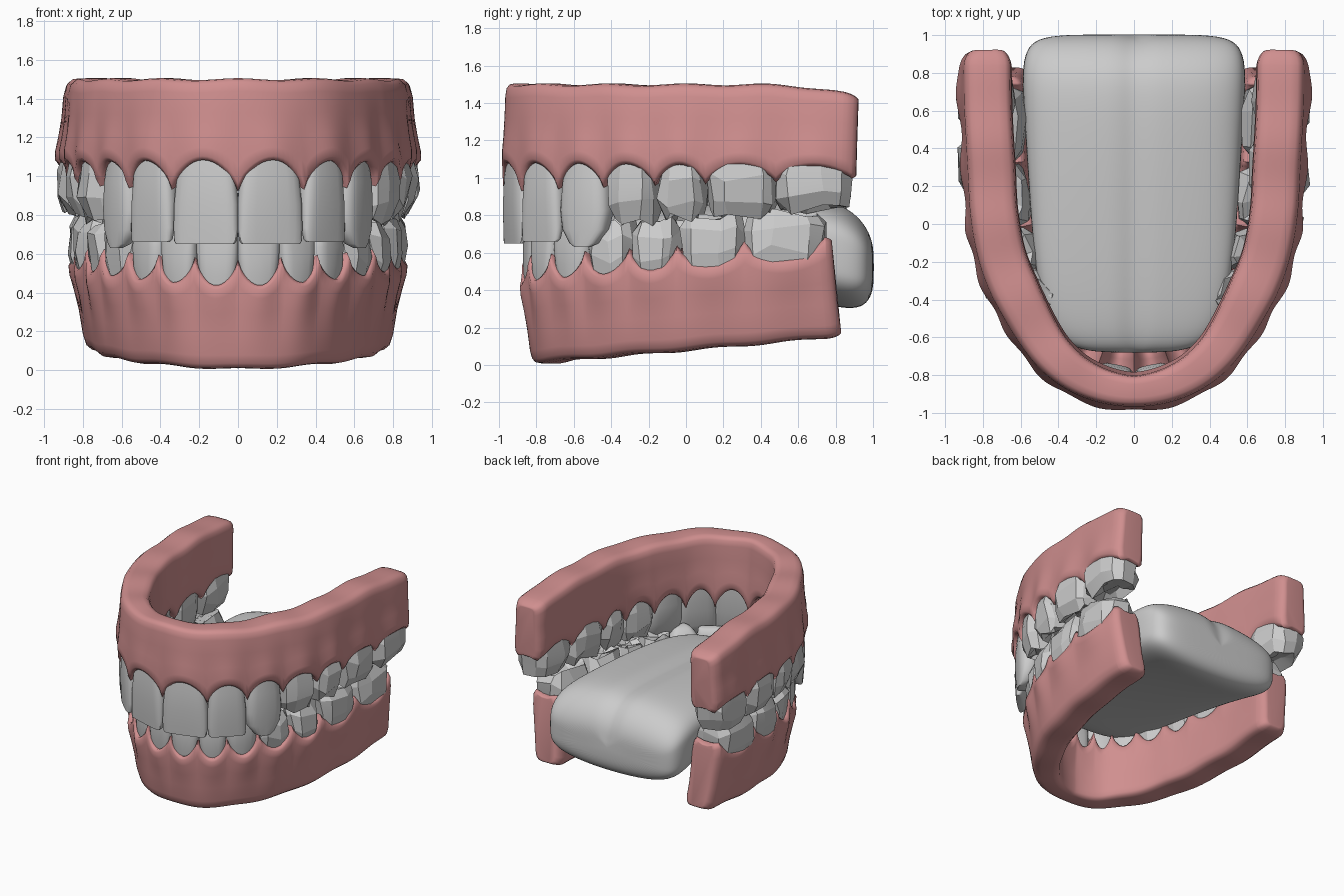
import bpy, bmesh, math, random
from mathutils import Vector

random.seed(4)
cube = bpy.data.objects.get("Cube")
if cube:
    bpy.data.objects.remove(cube, do_unlink=True)


def material(name, rgb):
    m = bpy.data.materials.new(name)
    m.use_nodes = True
    m.diffuse_color = (*rgb, 1)
    m.node_tree.nodes["Principled BSDF"].inputs["Base Color"].default_value = (*rgb, 1)
    return m


PINK = material("gum_pink", (0.63, 0.275, 0.275))
GREY = material("pale_grey", (0.6, 0.6, 0.6))


def loft(name, rings, mat, angle):
    """Skin a list of equal point rings and close both ends."""
    bm = bmesh.new()
    loops = [[bm.verts.new(p) for p in ring] for ring in rings]
    n = len(loops[0])
    for a, b in zip(loops, loops[1:]):
        for i in range(n):
            j = (i + 1) % n
            bm.faces.new((a[i], a[j], b[j], b[i]))
    bm.faces.new(loops[0])
    bm.faces.new(loops[-1])
    bmesh.ops.recalc_face_normals(bm, faces=bm.faces)
    mesh = bpy.data.meshes.new(name)
    bm.to_mesh(mesh)
    bm.free()
    mesh.materials.append(mat)
    ob = bpy.data.objects.new(name, mesh)
    bpy.context.collection.objects.link(ob)
    bpy.ops.object.select_all(action="DESELECT")
    ob.select_set(True)
    bpy.context.view_layer.objects.active = ob
    bpy.ops.object.shade_smooth_by_angle(angle=math.radians(angle))
    return ob


def power(v, e):
    return math.copysign(abs(v) ** e, v)


def lerp(a, b, t):
    return a + (b - a) * t


class Arch:
    """Horseshoe path measured by arc length from the front middle."""

    def __init__(self, pts):
        p = [Vector((-pts[1][0], pts[1][1]))] + [Vector(q) for q in pts]
        p.append(p[-1] * 2 - p[-2])
        self.pts = []
        for a, b, c, d in zip(p, p[1:], p[2:], p[3:]):
            for k in range(16):
                t = k / 16
                self.pts.append(0.5 * (2 * b + (c - a) * t + (2 * a - 5 * b + 4 * c - d) * t * t
                                       + (3 * b - a - 3 * c + d) * t ** 3))
        self.pts.append(p[-2])
        self.dist = [0]
        for a, b in zip(self.pts, self.pts[1:]):
            self.dist.append(self.dist[-1] + (b - a).length)
        self.length = self.dist[-1]

    def point(self, s):
        s = min(max(s, 0), self.length)
        i = next(k for k in range(1, len(self.dist)) if self.dist[k] >= s - 1e-9)
        t = (s - self.dist[i - 1]) / (self.dist[i] - self.dist[i - 1])
        return self.pts[i - 1].lerp(self.pts[i], t)

    def frame(self, s):
        a = abs(s)
        c = self.point(a)
        t = (self.point(a + 0.06) - self.point(a - 0.06)).normalized()
        if a < 0.06:
            t = t.lerp(Vector((1, 0)), 1 - a / 0.06).normalized()
        n = Vector((t.y, -t.x))
        if s < 0:
            c, t, n = (Vector((-v.x, v.y)) for v in (c, t, n))
        return c, t, n


def half_thickness(s):
    return lerp(0.085, 0.132, min(abs(s) / 0.9, 1))


# Gum cross-section: sideways offset, height from flat base to tooth margin
OUTER = [(0.4, 0), (0.7, 0.012), (0.88, 0.06), (0.95, 0.16), (0.96, 0.42),
         (1.0, 0.65), (1.04, 0.84), (0.99, 0.95), (0.8, 1)]
SECTION = OUTER + [(0.3, 0.98), (-0.3, 0.98)] + [(-n, h) for n, h in reversed(OUTER)]


def gum(name, arch, bounds, base, papilla, crown, lean, ledge):
    L = arch.length
    samples = {0, L}
    for a, b in zip(bounds, bounds[1:]):
        samples |= {lerp(a, b, k / 14) for k in range(15)}
    samples |= {L - 0.09 * (k / 10) ** 2 for k in range(10)}
    half = sorted(samples)
    rings = []
    for s in [-v for v in reversed(half[1:])] + half:
        a = abs(s)
        c, t, n = arch.frame(s)
        swell = 0
        for p, q in zip(bounds, bounds[1:]):
            if p < a < q:
                swell = math.sin(math.pi * (a - p) / (q - p))
        w = a / L
        neck = lerp(*crown, w)
        drop = (lerp(*papilla, w) - neck) * (1 - swell ** 0.7)
        e = max(0, 1 - (L - a) / 0.09)
        shrink = 1 - 0.45 * (1 - math.sqrt(max(0, 1 - e * e)))
        ring = []
        for u, h in SECTION:
            off = u * half_thickness(s) * shrink - lean * (1 - h)
            if u > 0:
                off += lerp(0.018, 0.034, w) * swell ** 2 * h * h
            else:
                off -= ledge * max(0, 1 - 2 * w) * h * h * min(1, -3 * u)
            hh = 0.5 + (h - 0.5) * lerp(1, shrink, 0.3)
            z = lerp(base(w), neck, hh) + drop * max(0, (h - 0.42) / 0.58) ** 1.5
            z += 0.005 * (1 - h) * math.cos(15 * s)
            q = c + n * off
            ring.append((q.x, q.y + lean * w * w * (1 - h), z))
        rings.append(ring)
    loft(name, rings, PINK, 80)


# Tooth levels: height fraction, width, thickness
SHAPES = {
    "incisor": [(0, 0.72, 0.1), (0.3, 0.9, 0.12), (0.6, 0.99, 0.11),
                (0.85, 1.0, 0.085), (0.97, 0.97, 0.06), (1, 0.9, 0.04)],
    "canine": [(0, 0.68, 0.16), (0.35, 0.93, 0.19), (0.62, 0.99, 0.17),
               (0.82, 0.88, 0.13), (0.96, 0.55, 0.08), (1, 0.3, 0.04)],
    "premolar": [(0, 0.82, 0.21), (0.4, 1.0, 0.27), (0.75, 1.03, 0.26),
                 (1, 0.82, 0.18), (0.88, 0.32, 0.07)],
    "molar": [(0, 0.86, 0.25), (0.4, 1.01, 0.31), (0.75, 1.02, 0.3),
              (1, 0.88, 0.21), (0.88, 0.4, 0.08)],
}


def tooth(name, arch, s, width, kind, root, edge):
    c, t, n = arch.frame(s)
    back = kind in ("premolar", "molar")
    count = 10 if back else 20
    face = half_thickness(s) + (0.022 if back else 0.0)
    middle = face - 0.15
    turn = random.uniform(-0.3, 0.3) if back else 0
    rings = []
    for level, (k, w, d) in enumerate(SHAPES[kind]):
        ring = []
        for i in range(count):
            ang = 2 * math.pi * i / count + turn
            a = power(math.cos(ang), 0.6) * width * 0.5 * w
            b = power(math.sin(ang), 0.7) * d * 0.5
            b += middle if back else face - d * 0.5 - 0.02 * k * k - 0.03 * (1 - k) ** 3
            z = lerp(root, edge, k)
            if back and level:
                a += random.uniform(-0.014, 0.014)
                b += random.uniform(-0.016, 0.016)
                z += random.uniform(-0.03, 0.03)
            q = c + t * a + n * b
            ring.append((q.x, q.y, z))
        rings.append(ring)
    loft(name, rings, GREY, 12 if back else 40)


KINDS = ["incisor", "incisor", "canine", "premolar", "premolar", "molar", "molar"]
NAMES = ["central_incisor", "lateral_incisor", "canine", "first_premolar",
         "second_premolar", "first_molar", "second_molar"]


def teeth(jaw, arch, bounds, roots, edges):
    for i, kind in enumerate(KINDS):
        a, b = bounds[i], bounds[i + 1]
        for side, label in ((1, "left"), (-1, "right")):
            tooth(f"{jaw}_{label}_{NAMES[i]}", arch, side * (a + b) / 2,
                  (b - a) * (1.0 if i > 2 else 1.1), kind, lerp(*roots, i / 6), edges[i])


# Upper jaw
upper = Arch([(0, -0.895), (0.25, -0.835), (0.44, -0.69), (0.59, -0.45), (0.7, -0.2),
              (0.75, 0.05), (0.765, 0.3), (0.782, 0.6), (0.787, 0.91)])
upper_bounds = [0, 0.315, 0.575, 0.845, 1.12, 1.375, 1.75, 2.15]
gum("upper_gum", upper, upper_bounds, lambda w: 1.5 - 0.06 * max(0, (w - 0.75) / 0.25) ** 2,
    (0.92, 0.99), (1.085, 1.06), 0.012, 0.03)
teeth("upper", upper, upper_bounds, (1.16, 1.13), [0.65, 0.66, 0.63, 0.77, 0.78, 0.8, 0.83])

# Lower jaw
lower = Arch([(0, -0.795), (0.25, -0.735), (0.42, -0.58), (0.56, -0.35), (0.645, -0.1),
              (0.69, 0.15), (0.715, 0.4), (0.715, 0.78)])
lower_bounds = [0, 0.2, 0.385, 0.6, 0.85, 1.1, 1.45, 1.87]
gum("lower_gum", lower, lower_bounds, lambda w: 0.005 + 0.145 * w ** 1.3,
    (0.57, 0.69), (0.43, 0.58), 0.05, 0.06)
teeth("lower", lower, lower_bounds, (0.38, 0.48), [0.74, 0.74, 0.77, 0.77, 0.77, 0.8, 0.82])

# Tongue: depth, half width, underside, top
stations = [(-0.682, 0.16, 0.62, 0.69), (-0.66, 0.32, 0.575, 0.74), (-0.57, 0.44, 0.54, 0.78),
            (-0.35, 0.51, 0.52, 0.815), (0, 0.545, 0.48, 0.85), (0.4, 0.57, 0.41, 0.88),
            (0.7, 0.59, 0.34, 0.89), (0.84, 0.59, 0.3, 0.86), (0.94, 0.565, 0.305, 0.78),
            (0.99, 0.49, 0.36, 0.69), (1.005, 0.32, 0.44, 0.61)]
rings = []
for y, w, low, top in stations:
    ring = []
    for i in range(64):
        ang = 2 * math.pi * i / 64
        x = w * power(math.cos(ang), 0.95)
        z = (low + top) / 2 + (top - low) / 2 * power(math.sin(ang), 0.5)
        dip = math.exp(-(x / 0.06) ** 2) if ang < math.pi else 0
        ring.append((x, y - 0.012 * dip * (y > 0.9), z - 0.025 * dip))
    rings.append(ring)
tongue = loft("tongue", rings, GREY, 180)
sub = tongue.modifiers.new("smooth", "SUBSURF")
sub.levels = sub.render_levels = 2
